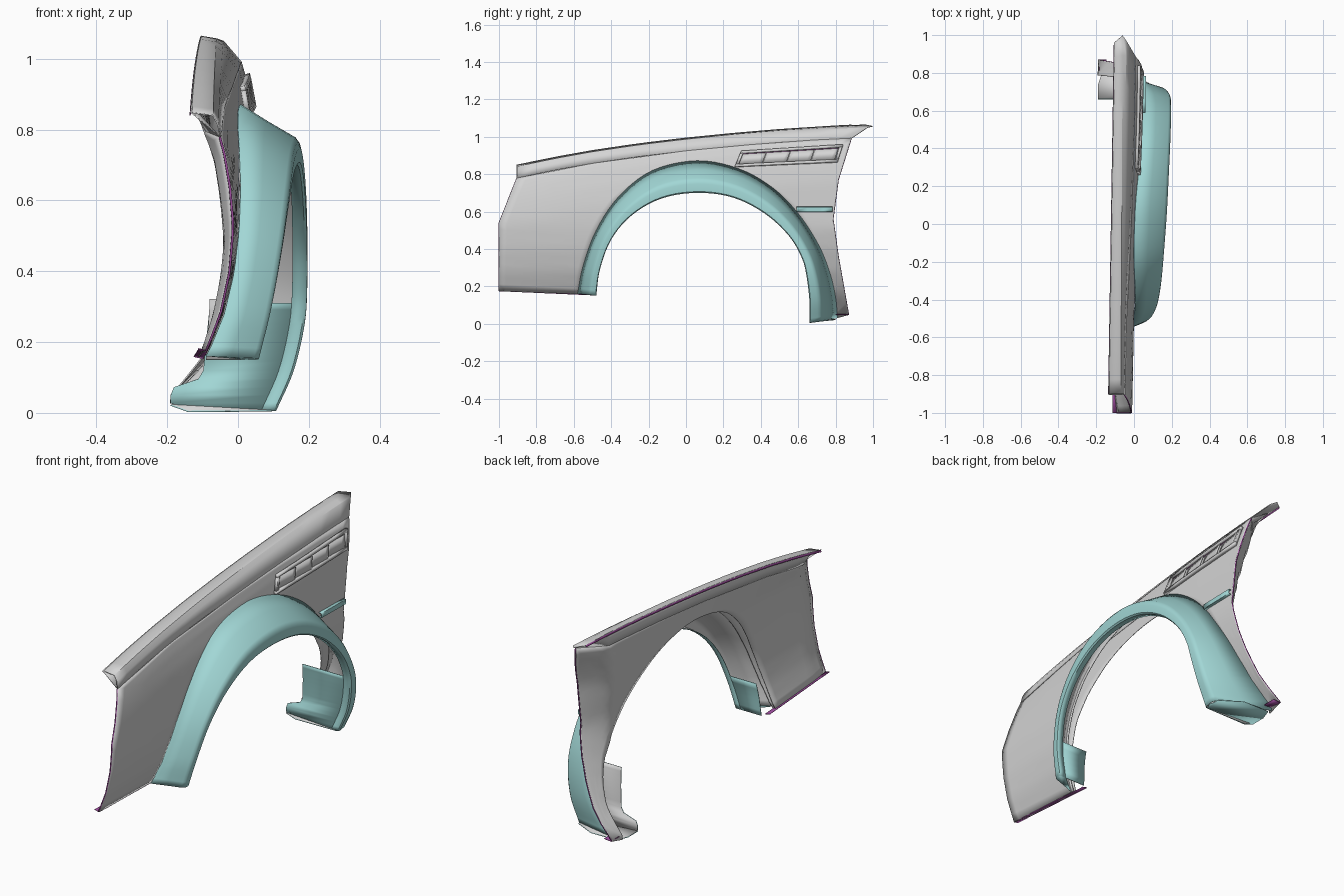
import bpy, math
from mathutils import Vector

cube = bpy.data.objects.get("Cube")
if cube:
    bpy.data.objects.remove(cube, do_unlink=True)


def material(name, color):
    m = bpy.data.materials.new(name)
    m.use_nodes = True
    m.diffuse_color = color
    m.node_tree.nodes["Principled BSDF"].inputs["Base Color"].default_value = color
    return m


GREY = material("primer grey", (0.66, 0.66, 0.66, 1))
TEAL = material("pale teal", (0.36, 0.68, 0.67, 1))
PURPLE = material("purple edge", (0.32, 0.07, 0.32, 1))


def interp(keys, v):
    """Piecewise linear lookup in a list of (position, value) pairs."""
    for (a, p), (b, q) in zip(keys, keys[1:]):
        if v <= b:
            return p + (q - p) * max(0, v - a) / (b - a)
    return keys[-1][1]


def subdivide(keys, steps, smooth):
    """Resample a list of tuples, linearly or as a Catmull-Rom spline."""
    out = []
    for i in range(len(keys) - 1):
        a, b = Vector(keys[i]), Vector(keys[i + 1])
        p = Vector(keys[i - 1]) if i else a * 2 - b
        q = Vector(keys[i + 2]) if i + 2 < len(keys) else b * 2 - a
        for s in range(steps):
            t = s / steps
            if smooth:
                out.append((a * 2 + (b - p) * t + (p * 2 - a * 5 + b * 4 - q) * t**2
                            + (a * 3 - p - b * 3 + q) * t**3) / 2)
            else:
                out.append(a.lerp(b, t))
    return out + [Vector(keys[-1])]


def finish(name, verts, faces, hint, mats, thick, angle=30):
    """Make a sheet that faces the hint direction, with a backing layer."""
    me = bpy.data.meshes.new(name)
    me.from_pydata([tuple(v) for v in verts], [], faces)
    me.update()
    total = sum((p.normal * p.area for p in me.polygons), Vector())
    if total.dot(Vector(hint)) < 0:
        me.flip_normals()
    for m in mats:
        me.materials.append(m)
    ob = bpy.data.objects.new(name, me)
    bpy.context.collection.objects.link(ob)
    mod = ob.modifiers.new("thickness", "SOLIDIFY")
    mod.thickness, mod.offset = thick, -1
    mod.material_offset = len(mats) - 1
    bpy.ops.object.select_all(action="DESELECT")
    ob.select_set(True)
    bpy.context.view_layer.objects.active = ob
    bpy.ops.object.shade_smooth_by_angle(angle=math.radians(angle))


def loft(name, rows, hint, mats, thick=0.004, angle=30):
    n = len(rows[0])
    faces = [(i * n + j, i * n + j + 1, (i + 1) * n + j + 1, (i + 1) * n + j)
             for i in range(len(rows) - 1) for j in range(n - 1)]
    finish(name, [v for r in rows for v in r], faces, hint, mats, thick, angle)


def plate(name, pts, hint, mats):
    finish(name, pts, [tuple(range(len(pts)))], hint, mats, 0.004)


# Body surface: sideways position for any length and height
TOP = [(-1, .83), (-.9, .85), (-.7, .892), (-.5, .928), (-.25, .965), (0, .995),
       (.25, 1.02), (.5, 1.041), (.75, 1.057), (1, 1.067)]
LOWER = [(.05, -.19), (.1, -.14), (.17, -.085), (.28, -.04), (.4, -.012), (.52, 0)]
UPPER = [(.04, -.05), (.08, -.036), (.12, -.025), (.2, -.01), (.3, 0)]
REAR = [(-1, -.01), (-.5, 0), (0, .025), (.5, .042), (.9, .05)]


def body_x(y, z):
    return (interp(LOWER, z) + interp(UPPER, interp(TOP, y) - z)
            + interp(REAR, y) * min(1, z * 2))


def on_body(y, z, lift=0):
    return Vector((body_x(y, z) + lift, y, z))


# Inner skin: meets the body at both ends and stands clear of it between
FRONT_END = [(.54, -1), (.78, -.905)]
REAR_END = [(.05, .87), (.36, .815), (.56, .787), (.77, .815), (.97, .885)]
INNER = [(.05, -.19), (.17, -.105), (.28, -.07), (.38, -.05), (.48, -.04),
         (.6, -.05), (.73, -.07)]


def bonnet_edge(y):
    return Vector((-.135 + .03 * (y + .9) / 1.86, y, interp(TOP, y)))


def on_inner(y, z):
    edge, p = bonnet_edge(y), on_body(y, z, -.005)
    gap = p.x - interp(INNER + [(edge.z, edge.x)], z)
    ramp = min(1, (y - interp(FRONT_END, z)) / .1, (interp(REAR_END, z) - y) / .12)
    return p - Vector((max(0, gap) * max(0, ramp), 0, 0))


# Wheel arch: outer y, outer z, opening y, opening z, ridge x
ARCH = subdivide([
    (-.58, .16, -.48, .15, .055), (-.55, .31, -.46, .29, .09),
    (-.48, .5, -.40, .45, .12), (-.36, .68, -.29, .58, .14),
    (-.18, .82, -.13, .67, .155), (.06, .872, .06, .70, .17),
    (.28, .83, .25, .675, .18), (.46, .73, .42, .59, .188),
    (.60, .59, .55, .47, .192), (.71, .42, .62, .35, .192),
    (.77, .27, .645, .25, .185), (.80, .14, .66, .12, .155),
    (.81, .03, .66, .005, .105)], 5, True)

# Fender panel and its inner skin, lofted from the arch out to the outline
SHOULDER = 0.07
upper_edge = [(y, interp(TOP, y) - SHOULDER) for y in (-.905, -.5, 0, .35, .68, .885)]
OUTLINE = subdivide([(-1, .175), (-1, .36), (-1, .54)] + upper_edge
                    + [(.815, .77), (.787, .56), (.815, .36), (.87, .05)], 5, False)


def skin(name, surface, hint):
    grid = []
    for a, o in zip(ARCH, OUTLINE):
        start = Vector((a[0], a[1])).lerp(Vector((a[2], a[3])), 0.15)
        grid.append([surface(*start.lerp(o, t / 12)) for t in range(13)])
    loft(name, grid, hint, [GREY], angle=40)


skin("fender_panel", on_body, (1, 0, 0))
skin("inner_skin", on_inner, (-1, 0, 0))
loft("inner_skin_top", [[on_inner(*o), bonnet_edge(o[0])] for o in OUTLINE[15:41]],
     (-1, 0, 0), [GREY], 0.003)

# Top shoulder that rolls over to the bonnet edge
rows = []
for i in range(25):
    u = i / 24
    low, ridge, inner = -.905 + 1.79 * u, -.9 + 1.87 * u, -.9 + 1.86 * u
    tip = max(0, u - .96)
    rows.append([on_body(low, interp(TOP, low) - SHOULDER),
                 Vector((-.055 + .015 * u, ridge, interp(TOP, ridge) - .035 + .02 * u)),
                 Vector((-.07 + .01 * u, ridge + tip * .7, interp(TOP, ridge) - .008)),
                 bonnet_edge(inner)])
loft("top_shoulder", rows, (1, 0, 1), [GREY], angle=20)


# Thin painted hems along the panel's free edges
def hem(name, edge, offset, hint):
    loft(name, [[p, p + Vector(offset)] for p in edge], hint, [PURPLE], 0.003)


sill = [on_body(-1 + .5 * i / 6, .174 - .022 * i / 6) for i in range(7)]
foot = [on_body(y, .046) for y in (.8, .87)]
hem("bonnet_edge_hem", [r[-1] for r in rows], (-.002, 0, -.01), (-1, 0, 0))
hem("front_edge_hem", [on_body(*o) for o in OUTLINE[:16]], (-.006, -.002, 0), (0, -1, 0))
hem("sill_hem", sill, (-.026, 0, .006), (0, 0, -1))
hem("rear_edge_hem", [on_body(*o) for o in OUTLINE[40:]], (-.006, .002, 0), (0, 1, 0))
hem("rear_foot_hem", foot, (.04, 0, .004), (0, 0, -1))

# Flared arch with a ridge and an inward lip
rows = []
for a in ARCH:
    outer, inner = Vector((a[0], a[1])), Vector((a[2], a[3]))
    base, x = body_x(*outer), a[4]
    lip = .03 + .015 * max(0, a[2])
    section = [(0, base + .003), (.28, base + (x - base) * .48),
               (.54, x - .01), (.62, x), (.72, x + .004),
               (.96, x + .003), (1, x - .004), (1, x - lip)]
    rows.append([Vector((sx, *outer.lerp(inner, t))) for t, sx in section])
loft("arch_flare", rows, (1, 0, 0), [TEAL, GREY], 0.004, 35)
plate("flare_front_cap", rows[0], (0, 0, -1), [TEAL])


# Inner return walls at both ends of the arch
def return_wall(name, indices, edge, hint):
    wall = []
    for i in indices:
        end = rows[i][-1]
        wall.append([end, Vector((interp(edge, end.z), end.y, end.z))])
    loft(name, wall, hint, [TEAL, GREY])


return_wall("front_return_wall", range(0, 7), [(.15, -.09), (.31, -.08)], (0, 1, 0))
return_wall("rear_return_wall", range(47, 61),
            [(.005, -.14), (.02, -.19), (.07, -.19), (.1, -.10), (.3, -.08)], (0, -1, 0))

# Floor closing the rear foot of the flare
plate("flare_rear_floor", [(-.14, .66, .002), (.095, .66, .004), (.105, .69, .008),
                           (.09, .74, .014), (-.02, .8, .02), (-.17, .8, .022),
                           (-.19, .74, .02), (-.19, .66, .02)], (0, 0, -1), [TEAL, GREY])

# Side trim strip behind the arch
trim = [[on_body(y, z, h) for z, h in ((.598, .002), (.6, .016), (.624, .016), (.626, .002))]
        for y in (.59, .65, .72, .783)]
loft("side_trim", trim, (1, 0, 0), [TEAL])

# Louvred side vent
CORNERS = [Vector(c) for c in ((.26, .84), (.81, .865), (.84, .96), (.295, .925))]


def vent_piece(name, a0, a1, b0, b1, lift0, lift1, thick, mat=GREY):
    strip = []
    for i in range(7):
        a, lift = a0 + (a1 - a0) * i / 6, lift0 + (lift1 - lift0) * i / 6
        low, high = CORNERS[0].lerp(CORNERS[1], a), CORNERS[3].lerp(CORNERS[2], a)
        strip.append([on_body(*low.lerp(high, b), lift) for b in (b0, b1)])
    loft(name, strip, (1, 0, 0), [mat], thick)


for part, span in (("lower", (0, 1, 0, .16)), ("upper", (0, 1, .84, 1)),
                   ("front", (0, .03, .16, .84)), ("rear", (.97, 1, .16, .84))):
    vent_piece(f"vent_{part}_bar", *span, .015, .015, .015)
vent_piece("vent_inner_hem", .03, .97, .78, .84, .005, .005, .002, PURPLE)
for i in range(4):
    start = .03 + .235 * i
    vent_piece(f"vent_louvre_{i + 1}", start, start + .23, .16, .78, .003, .013, .002)
